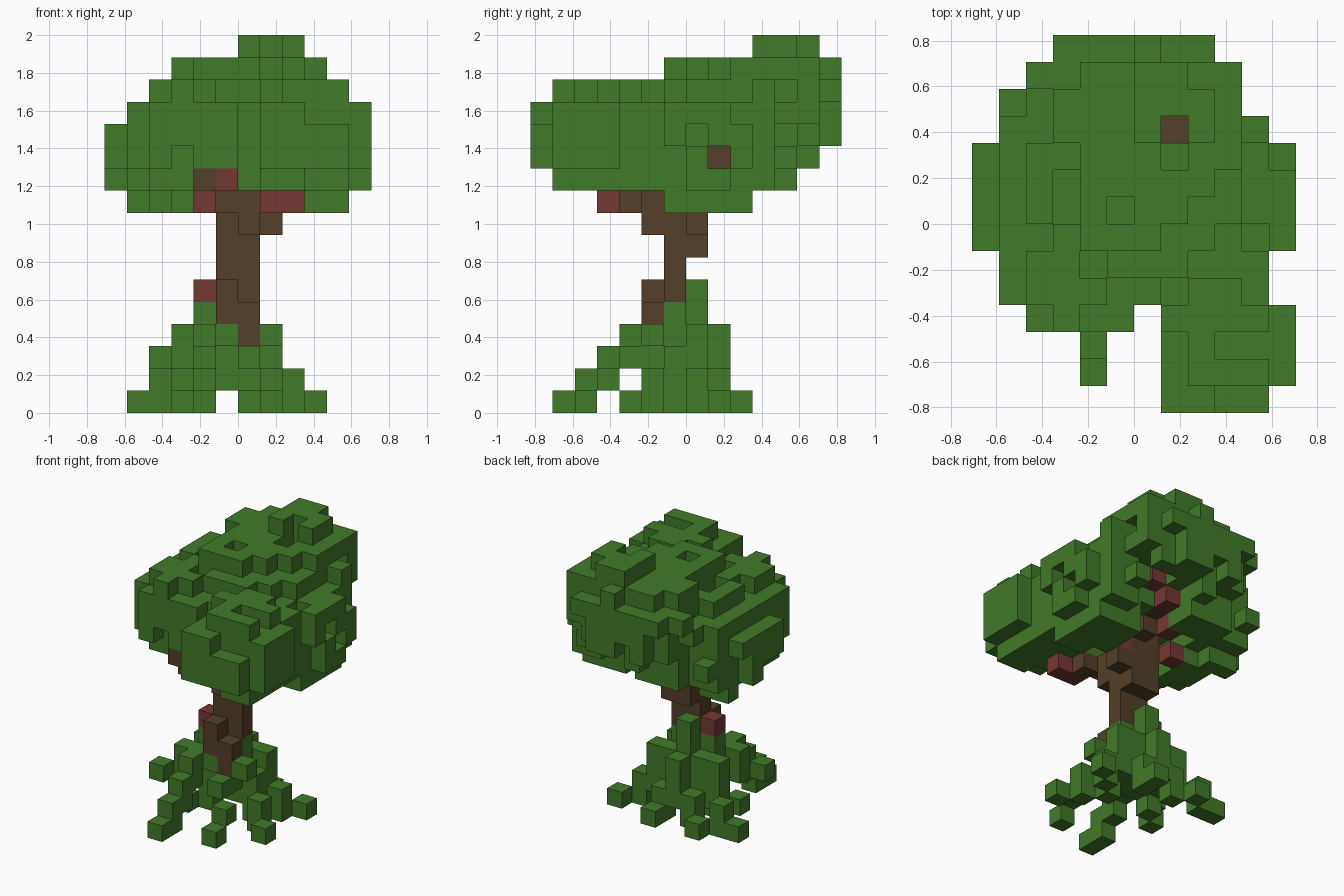
import bpy, bmesh, random
from mathutils import Vector, noise

random.seed(4)
cube = bpy.data.objects.get("Cube")
if cube:
    bpy.data.objects.remove(cube)

UNIT = 2 / 17  # edge of one block


def material(name, rgb):
    mat = bpy.data.materials.new(name)
    mat.use_nodes = True
    mat.diffuse_color = (*rgb, 1)
    mat.node_tree.nodes["Principled BSDF"].inputs["Base Color"].default_value = (*rgb, 1)
    return mat


green = material("leaf green", (0.053, 0.195, 0.022))
brown = material("bark brown", (0.088, 0.050, 0.022))
red = material("reddish wood", (0.175, 0.040, 0.033))


def box(x, y, z):
    """All blocks in half-open ranges."""
    return {(i, j, k) for i in range(*x) for j in range(*y) for k in range(*z)}


# Trunk with its stepped foot and boughs
trunk = box((-1, 1), (-1, 0), (5, 11)) | box((-1, 1), (0, 1), (7, 11))
trunk |= box((-1, 0), (-2, -1), (4, 6)) | box((0, 1), (-2, -1), (3, 5))
trunk |= box((0, 1), (-2, -1), (8, 10)) | box((-1, 0), (-2, -1), (9, 11))
trunk |= {(1, 0, 8), (1, -3, 9), (-2, -4, 10), (0, 1, 10), (0, 1, 11), (1, 1, 11),
          (0, 2, 11), (1, 3, 13)}

# Reddish knots at the branch ends
knots = {(-2, -1, 5), (1, -4, 9), (2, -4, 9), (-2, -3, 9), (-1, -4, 10), (-2, 1, 9),
         (1, 0, 9), (-1, 2, 10), (0, 3, 11), (1, 3, 12)}

# Mossy roots: stairs that climb from each tip to the trunk
roots = box((-2, 1), (-1, 1), (1, 4)) | box((-1, 1), (-1, 0), (3, 5))
roots |= box((-1, 0), (0, 1), (3, 6)) | box((-3, -2), (0, 1), (2, 4))
roots |= box((-1, 0), (1, 2), (1, 4))
roots |= {(-2, -1, 4), (1, -2, 3), (1, 0, 3), (-1, -2, 3), (-2, -3, 3)}
for tip, end, top in [((-2, -6, 0), (-2, -2, 3), 3), ((1, -5, 0), (0, -2, 3), 2),
                      ((3, -3, 0), (1, -1, 2), 2), ((3, 1, 0), (1, 0, 2), 2),
                      ((0, 2, 0), (0, 0, 2), 2), ((-3, 2, 0), (-1, 0, 2), 2),
                      ((-5, 1, 0), (-2, 0, 3), 3), ((-4, -3, 2), (-2, -2, 3), 3),
                      ((-3, -2, 0), (-2, -1, 3), 3), ((2, -2, 0), (1, -1, 2), 2)]:
    a, b = Vector(tip), Vector(end)
    n = int(max(abs(b.x - a.x), abs(b.y - a.y)))
    for s in range(n + 1):
        p = a.lerp(b, s / n)
        for z in range(tip[2] + max(0, s - 1), min(tip[2] + s, top) + 1):
            roots.add((round(p.x), round(p.y), z))
roots = {(x, y, z) for x, y, z in roots
         if (y, z) not in {(-4, 0), (-3, 1)} and (x, z) != (-1, 0)}

# Crown outline, as block ranges per layer (x, y) and per row (x)
layer_x = {9: (-5, 5), 10: (-6, 6), 11: (-6, 6), 12: (-6, 6), 13: (-5, 6),
           14: (-4, 5), 15: (-3, 4), 16: (0, 3)}
layer_y = {9: (-2, 3), 10: (-6, 5), 11: (-7, 6), 12: (-7, 7), 13: (-7, 7),
           14: (-6, 7), 15: (-1, 7), 16: (3, 6)}
row_x = {6: (-3, 3), 5: (-4, 4), 4: (-5, 4), 3: (-5, 5), -2: (-5, 5), -3: (-5, 5),
         -4: (-4, 6), -5: (1, 6), -6: (1, 6), -7: (1, 5)}

# Rounded leaf masses: centre and radii
masses = [((-0.5, 0.8, 12), (6.3, 5.2, 3.3)),      # broad middle
          ((3.3, -4, 12.5), (3, 3.3, 2.9)),        # front lobe
          ((0.3, 4, 14.2), (5.1, 3.4, 3.2)),       # high back
          ((0.2, 1.5, 13.5), (4.5, 3.4, 2.8)),     # middle top
          ((-2.5, -1.5, 12.5), (3, 3.2, 2.7)),     # front shoulder
          ((2.8, 1, 11.7), (3.7, 4, 3.1))]         # low side


def leafy(x, y, z):
    """Inside the outline and a leaf mass, with a clumpy, ragged edge."""
    lo, hi = row_x.get(y, (-6, 6))
    if not (lo <= x < hi and layer_x[z][0] <= x < layer_x[z][1]
            and layer_y[z][0] <= y < layer_y[z][1]) or (x, y) == (0, -4):
        return False
    p = Vector((x + 0.5, y + 0.5, z + 0.5))
    depth = min(sum(((p[i] - c[i]) / r[i]) ** 2 for i in range(3)) for c, r in masses)
    return depth < 0.9 + 0.3 * noise.noise(p * 0.63) + random.uniform(-0.14, 0.14)


SIDES = [Vector(s) for s in [(1, 0, 0), (-1, 0, 0), (0, 1, 0), (0, -1, 0), (0, 0, 1), (0, 0, -1)]]


def beside(cell, side):
    return tuple(int(c + s) for c, s in zip(cell, side))


crown = {c for c in sorted(box((-6, 6), (-7, 7), (9, 17))) if leafy(*c)}
# Knock out a few outer blocks
outer = sorted(c for c in crown if any(beside(c, s) not in crown for s in SIDES))
crown -= {c for c in outer if random.random() < 0.1}
# Shafts that bare the wood, and the cleft below the high back
crown -= box((1, 2), (3, 4), (14, 17)) | box((2, 6), (1, 2), (11, 12))
crown -= box((4, 6), (4, 6), (12, 13))
# Hollow around the boughs, open to the back
crown -= box((-2, 2), (-2, 3), (9, 11)) | box((0, 3), (3, 6), (9, 12))
crown -= box((1, 3), (3, 5), (12, 13))
# Drop loose leaves
crown = {c for c in crown if any(beside(c, s) in crown for s in SIDES)}

roots -= trunk | knots
crown -= trunk | knots
solid = trunk | knots | roots | crown


def build(name, cells, mat):
    """Skin a set of blocks, leaving out faces hidden between blocks."""
    bm = bmesh.new()
    for cell in sorted(cells):
        mid = Vector(cell) + Vector((0.5, 0.5, 0.5))
        for side in SIDES:
            if beside(cell, side) in solid:
                continue
            u = Vector((side.y, side.z, side.x))
            v = side.cross(u)
            bm.faces.new([bm.verts.new((mid + (side + u * a + v * b) / 2) * UNIT)
                          for a, b in ((-1, -1), (1, -1), (1, 1), (-1, 1))])
    bmesh.ops.remove_doubles(bm, verts=bm.verts, dist=0.001)
    mesh = bpy.data.meshes.new(name)
    bm.to_mesh(mesh)
    bm.free()
    mesh.materials.append(mat)
    bpy.context.collection.objects.link(bpy.data.objects.new(name, mesh))


build("trunk", trunk, brown)
build("branch_knots", knots, red)
build("mossy_roots", roots, green)
build("leaf_crown", crown, green)
